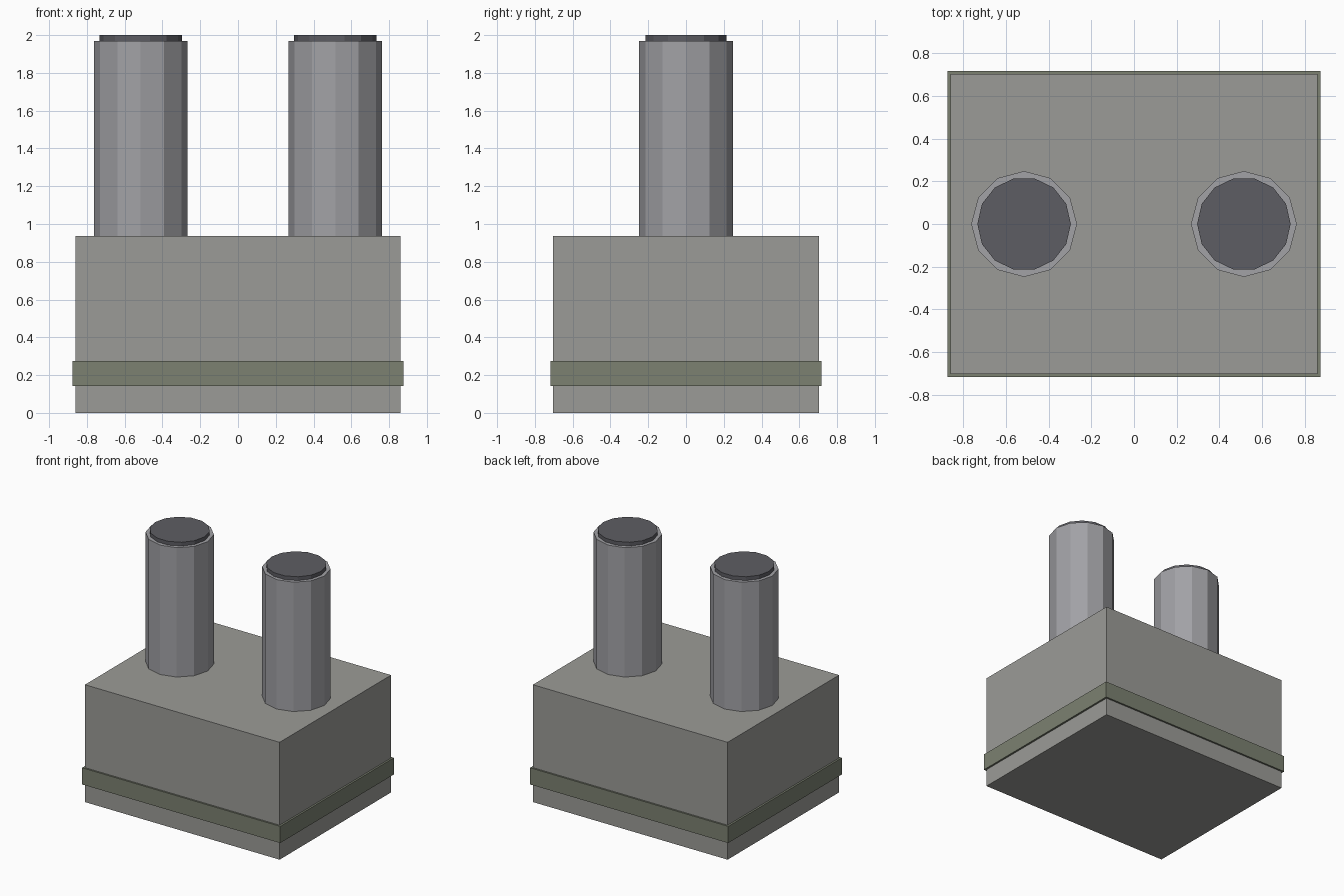
import bpy

if "Cube" in bpy.data.objects:
    bpy.data.objects.remove(bpy.data.objects["Cube"])


def material(name, rgb):
    mat = bpy.data.materials.new(name)
    mat.diffuse_color = (*rgb, 1)
    mat.use_nodes = True
    mat.node_tree.nodes["Principled BSDF"].inputs["Base Color"].default_value = mat.diffuse_color
    return mat


def box(name, half_x, half_y, z0, z1, mat):
    bpy.ops.mesh.primitive_cube_add(size=1, location=(0, 0, (z0 + z1) / 2))
    ob = bpy.context.object
    ob.name = name
    ob.scale = (2 * half_x, 2 * half_y, z1 - z0)
    bpy.ops.object.transform_apply(location=False, rotation=False, scale=True)
    ob.data.materials.append(mat)


def cylinder(name, x, radius, sides, z0, z1, mat):
    # rotated so that a corner points along x
    bpy.ops.mesh.primitive_cylinder_add(
        vertices=sides, radius=radius, depth=z1 - z0,
        location=(x, 0, (z0 + z1) / 2), rotation=(0, 0, 1.5707963))
    ob = bpy.context.object
    ob.name = name
    ob.data.materials.append(mat)


concrete = material("concrete", (0.33, 0.33, 0.31))
olive = material("olive", (0.20, 0.22, 0.165))
pipe_grey = material("pipe_grey", (0.36, 0.36, 0.38))
soot = material("soot", (0.11, 0.11, 0.125))

# Stack body with a slightly proud band near the base
box("stack_body", 0.86, 0.703, 0, 0.937, concrete)
box("base_band", 0.875, 0.717, 0.142, 0.275, olive)

# Two flue pipes, each with a dark disc in its mouth
for side, x in (("left", -0.515), ("right", 0.515)):
    cylinder(f"{side}_flue", x, 0.248, 12, 0.937, 1.97, pipe_grey)
    cylinder(f"{side}_flue_mouth", x, 0.219, 14, 1.94, 2.0, soot)
